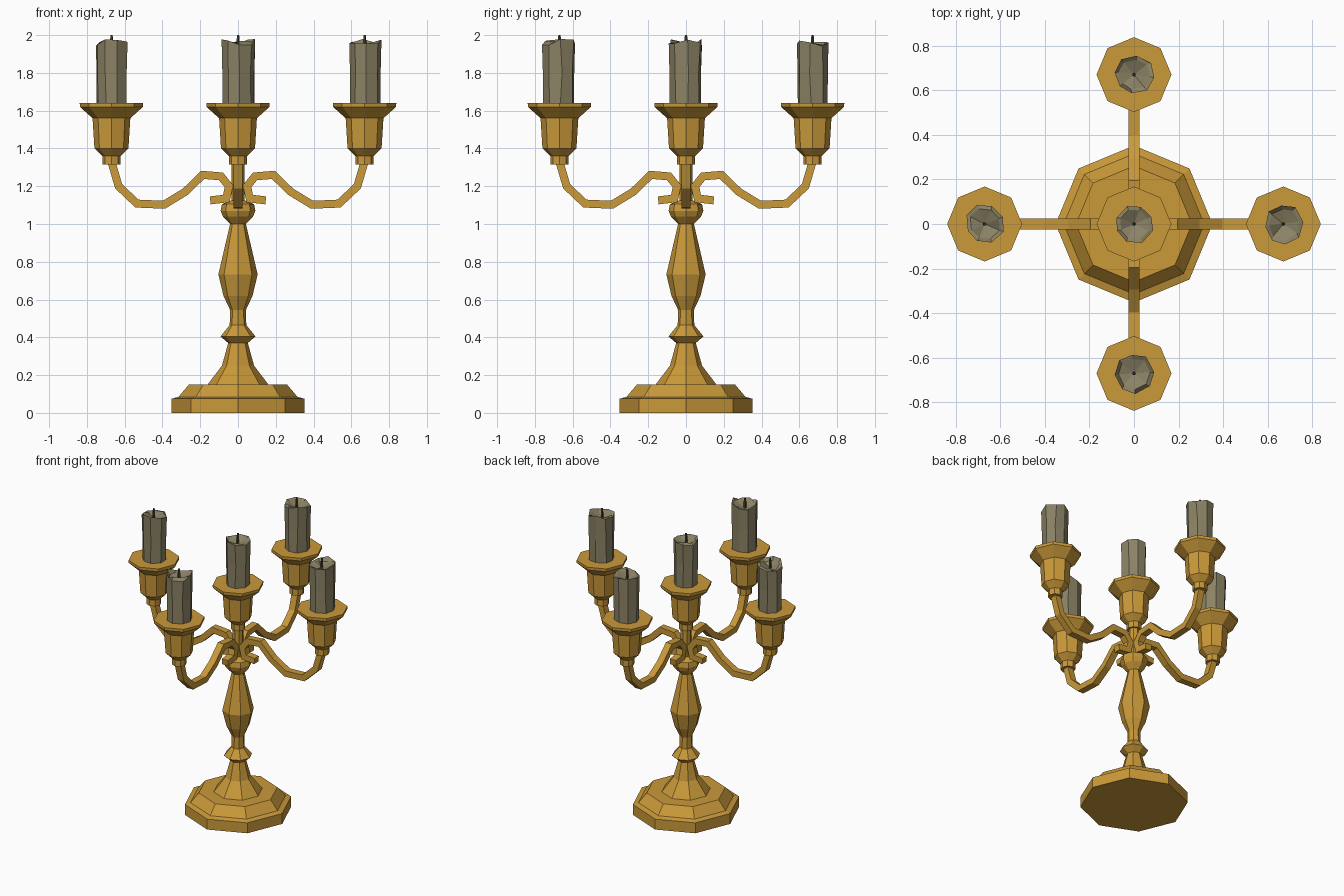
import bpy, bmesh, math, random
from mathutils import Vector, Matrix

if "Cube" in bpy.data.objects:
    bpy.data.objects.remove(bpy.data.objects["Cube"])

random.seed(4)


def material(name, rgb):
    m = bpy.data.materials.new(name)
    m.diffuse_color = (*rgb, 1)
    m.use_nodes = True
    m.node_tree.nodes["Principled BSDF"].inputs["Base Color"].default_value = m.diffuse_color
    return m


GOLD = material("old gold", (0.59, 0.32, 0.042))
WAX = material("grey wax", (0.26, 0.225, 0.13))
WICK = material("dark wick", (0.07, 0.06, 0.035))


def finish(bm, name, mat):
    bmesh.ops.recalc_face_normals(bm, faces=bm.faces)
    me = bpy.data.meshes.new(name)
    bm.to_mesh(me)
    bm.free()
    me.materials.append(mat)
    ob = bpy.data.objects.new(name, me)
    bpy.context.collection.objects.link(ob)
    return ob


def bridge(bm, a, b):
    n = len(a)
    for i in range(n):
        j = (i + 1) % n
        bm.faces.new((a[i], a[j], b[j], b[i]))


def lathe(name, profile, mat, at=(0, 0), sides=8):
    """Closed solid turned from (radius, height) pairs."""
    bm = bmesh.new()
    rings = []
    for r, z in profile:
        rings.append([bm.verts.new((at[0] + r * math.cos(math.tau * i / sides),
                                    at[1] + r * math.sin(math.tau * i / sides), z))
                      for i in range(sides)])
    for a, b in zip(rings, rings[1:]):
        bridge(bm, a, b)
    bm.faces.new(rings[0])
    bm.faces.new(rings[-1])
    return finish(bm, name, mat)


def arm(name, path, angle, thick=0.042, width=0.048):
    """Square bar swept along an (x, z) path with mitred bends, turned about z."""
    bm = bmesh.new()
    pts = [Vector(p) for p in path]
    rings = []
    for i, p in enumerate(pts):
        d0 = (p - pts[max(i - 1, 0)]).normalized() if i else (pts[1] - p).normalized()
        d1 = (pts[i + 1] - p).normalized() if i < len(pts) - 1 else d0
        n0, n1 = Vector((-d0.y, d0.x)), Vector((-d1.y, d1.x))
        n = (n0 + n1).normalized()
        n *= thick / 2 / max(n.dot(n1), 0.5)
        rings.append([bm.verts.new((p.x + s * n.x, t * width / 2, p.y + s * n.y))
                      for s, t in ((1, 1), (1, -1), (-1, -1), (-1, 1))])
    for a, b in zip(rings, rings[1:]):
        bridge(bm, a, b)
    bm.faces.new(rings[0])
    bm.faces.new(rings[-1])
    bm.transform(Matrix.Rotation(angle, 4, 'Z'))
    return finish(bm, name, GOLD)


def candle(name, at, turn):
    """Uneven eight-sided candle with a ragged rim and a sunken top."""
    bm = bmesh.new()
    radial = [random.uniform(0.92, 1.06) for _ in range(8)]
    rings = []
    for r, z, jit in ((0.083, 1.635, 0), (0.084, 1.80, 0.004), (0.088, 1.96, 0.02), (0.07, 1.955, 0.015)):
        ring = []
        for i in range(8):
            a = turn + math.tau * i / 8 + random.uniform(-0.06, 0.06)
            rr = r * radial[i]
            ring.append(bm.verts.new((at[0] + rr * math.cos(a), at[1] + rr * math.sin(a),
                                      z + random.uniform(-jit, jit))))
        rings.append(ring)
    for a, b in zip(rings, rings[1:]):
        bridge(bm, a, b)
    bm.faces.new(rings[0])
    mid = bm.verts.new((at[0], at[1], 1.925))
    top = rings[-1]
    for i in range(8):
        bm.faces.new((top[i], top[(i + 1) % 8], mid))
    return finish(bm, name, WAX)


# stepped base and turned stem
lathe("base", [(0.352, 0), (0.352, 0.075), (0.315, 0.085), (0.26, 0.15)], GOLD)
lathe("stem", [(0.165, 0.145), (0.085, 0.25), (0.052, 0.37), (0.093, 0.405),
               (0.044, 0.465), (0.042, 0.545), (0.077, 0.62), (0.104, 0.733),
               (0.042, 1.0), (0.08, 1.04), (0.092, 1.07), (0.085, 1.105),
               (0.035, 1.125), (0.035, 1.33)], GOLD)

# curled arms, with the scroll end close to the stem
ARM = [(0.67, 1.33), (0.632, 1.2), (0.535, 1.108), (0.392, 1.102), (0.28, 1.17),
       (0.187, 1.26), (0.09, 1.252), (0.048, 1.2), (0.062, 1.135), (0.147, 1.125)]
CUP = [(0.048, 1.315), (0.048, 1.36), (0.09, 1.40), (0.1, 1.56), (0.167, 1.62), (0.168, 1.64)]

spots = [(0, 0)]
for k, side in enumerate(("right", "back", "left", "front")):
    ang = k * math.pi / 2
    arm(side + "_arm", ARM, ang)
    spots.append((0.67 * math.cos(ang), 0.67 * math.sin(ang)))

# drip cup, candle and wick at each of the five places
for k, (at, label) in enumerate(zip(spots, ("centre", "right", "back", "left", "front"))):
    lathe(label + "_cup", CUP, GOLD, at)
    candle(label + "_candle", at, 0.4 + k * 1.3)
    lathe(label + "_wick", [(0.009, 1.92), (0.009, 1.975), (0.006, 2.0)], WICK, at, 5)
